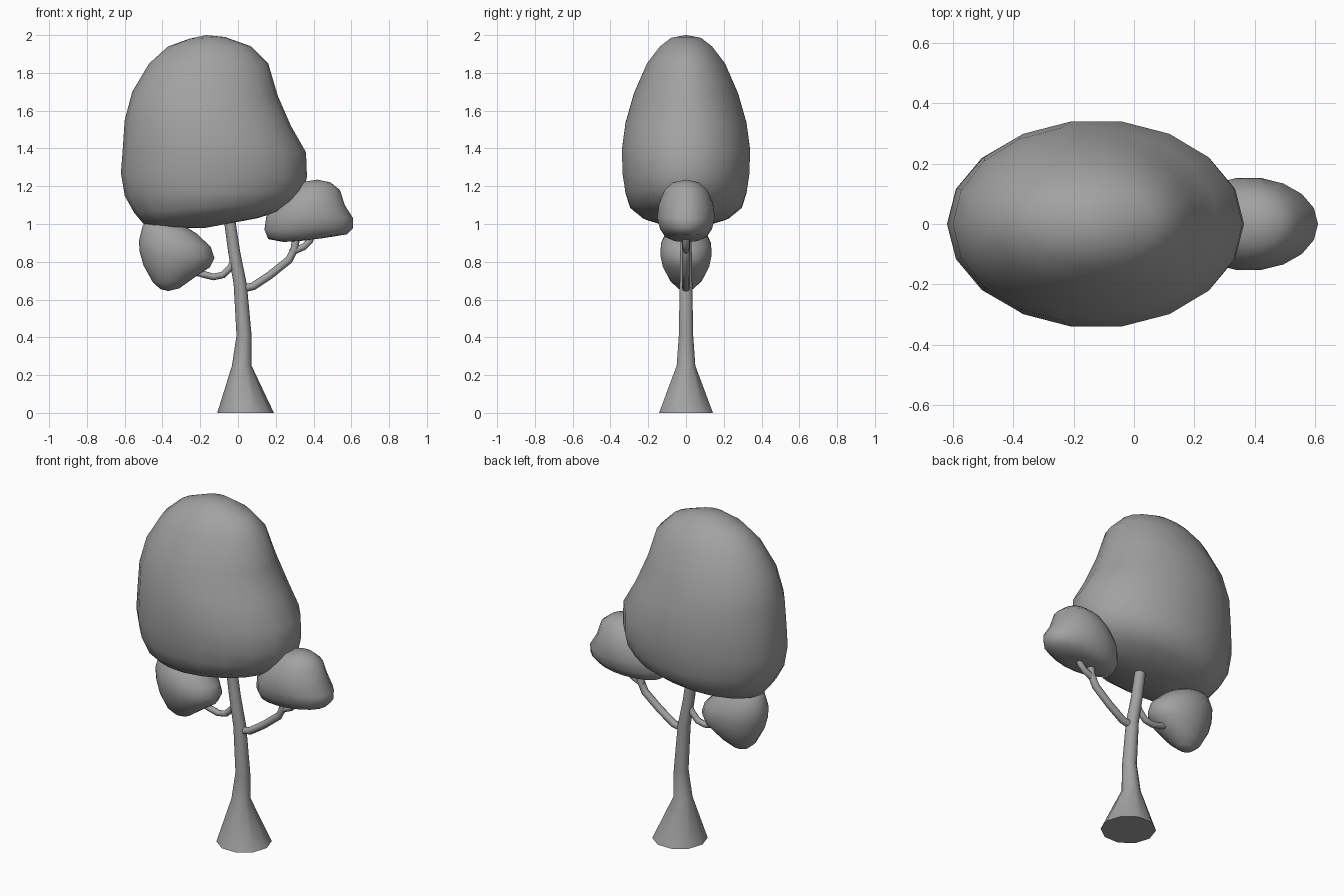
import bpy
import bmesh
import math
from mathutils import Vector

default_cube = bpy.data.objects.get("Cube")
if default_cube:
    bpy.data.objects.remove(default_cube, do_unlink=True)

# Single plain grey for the whole tree
grey = bpy.data.materials.new("plain_grey")
grey.use_nodes = True
tone = (0.36, 0.36, 0.36, 1.0)
grey.diffuse_color = tone
grey.node_tree.nodes["Principled BSDF"].inputs["Base Color"].default_value = tone


def loft(name, rings, sides, sharp_angle):
    """Skin elliptical rings given as (left x, left z, right x, right z, depth)."""
    bm = bmesh.new()
    loops = []
    for left_x, left_z, right_x, right_z, depth in rings:
        left = Vector((left_x, 0, left_z))
        right = Vector((right_x, 0, right_z))
        centre, reach = (left + right) / 2, (right - left) / 2
        loop = []
        for i in range(sides):
            angle = math.tau * i / sides
            offset = reach * math.cos(angle) + Vector((0, depth * math.sin(angle), 0))
            loop.append(bm.verts.new(centre + offset))
        loops.append(loop)
    for lower, upper in zip(loops, loops[1:]):
        for i in range(sides):
            j = (i + 1) % sides
            bm.faces.new((lower[i], lower[j], upper[j], upper[i]))
    # Flat caps on open ends; pointed ends collapse to a pole
    for loop, ring in ((loops[0], rings[0]), (loops[-1], rings[-1])):
        if ring[-1] > 0:
            bm.faces.new(loop)
    bmesh.ops.remove_doubles(bm, verts=bm.verts[:], dist=0.0001)
    bmesh.ops.recalc_face_normals(bm, faces=bm.faces[:])
    mesh = bpy.data.meshes.new(name)
    bm.to_mesh(mesh)
    bm.free()
    mesh.materials.append(grey)
    obj = bpy.data.objects.new(name, mesh)
    bpy.context.collection.objects.link(obj)
    bpy.ops.object.select_all(action="DESELECT")
    obj.select_set(True)
    bpy.context.view_layer.objects.active = obj
    bpy.ops.object.shade_smooth_by_angle(angle=math.radians(sharp_angle))
    return obj


def foliage(name, top, rings, bottom, sides=18):
    """Closed leaf mass with a pole at the top and the bottom."""
    poles = [(x, z, x, z, 0) for x, z in (top, bottom)]
    return loft(name, [poles[0], *rings, poles[1]], sides, 80)


def branch(name, path, radius, sides=8):
    """Round limb that follows (x, z) points in the middle plane."""
    points = [Vector(p) for p in path]
    rings = []
    for i, point in enumerate(points):
        before = points[max(i - 1, 0)]
        after = points[min(i + 1, len(points) - 1)]
        along = (after - before).normalized()
        side = Vector((along.y, -along.x)) * radius
        left, right = point - side, point + side
        rings.append((left.x, left.y, right.x, right.y, radius))
    return loft(name, rings, sides, 60)


# Trunk with flared foot: centre x, height, radius
trunk_profile = [(0.04, 0, 0.15), (0.02, 0.25, 0.052), (0.032, 0.41, 0.04),
                 (0.012, 0.68, 0.035), (-0.02, 0.85, 0.032), (-0.05, 1.06, 0.03)]
loft("trunk", [(x - r, z, x + r, z, r) for x, z, r in trunk_profile], 10, 40)

# Branches
branch("left_branch", [(0.03, 0.66), (0.08, 0.67), (0.17, 0.73),
                       (0.27, 0.81), (0.3, 0.87), (0.31, 0.96)], 0.021)
branch("left_branch_fork", [(0.28, 0.85), (0.35, 0.88), (0.38, 0.91), (0.4, 0.97)], 0.018)
branch("right_branch", [(-0.01, 0.83), (-0.04, 0.77), (-0.08, 0.73),
                        (-0.13, 0.72), (-0.19, 0.735), (-0.27, 0.76)], 0.018)

# Main crown
foliage("main_crown", (-0.17, 2), [
    (-0.26, 1.98, -0.07, 1.99, 0.08),
    (-0.37, 1.94, 0.07, 1.94, 0.14),
    (-0.47, 1.85, 0.16, 1.85, 0.21),
    (-0.56, 1.7, 0.21, 1.68, 0.28),
    (-0.6, 1.55, 0.28, 1.52, 0.325),
    (-0.61, 1.4, 0.36, 1.38, 0.345),
    (-0.62, 1.27, 0.365, 1.25, 0.34),
    (-0.6, 1.15, 0.35, 1.18, 0.325),
    (-0.55, 1.06, 0.3, 1.12, 0.3),
    (-0.5, 1, 0.23, 1.07, 0.23),
    (-0.4, 0.98, 0.1, 1.03, 0.13),
], (-0.17, 0.98))

# Small leaf masses
foliage("left_leaf_mass", (0.42, 1.235), [
    (0.33, 1.22, 0.49, 1.22, 0.07),
    (0.26, 1.18, 0.54, 1.18, 0.115),
    (0.2, 1.12, 0.565, 1.1, 0.145),
    (0.15, 1.04, 0.61, 1.03, 0.155),
    (0.14, 0.97, 0.61, 0.98, 0.14),
    (0.16, 0.92, 0.575, 0.945, 0.11),
    (0.24, 0.905, 0.45, 0.925, 0.07),
], (0.33, 0.91))
foliage("right_leaf_mass", (-0.42, 1.03), [
    (-0.48, 1.02, -0.3, 1, 0.06),
    (-0.505, 0.99, -0.22, 0.95, 0.1),
    (-0.525, 0.91, -0.145, 0.88, 0.135),
    (-0.52, 0.85, -0.125, 0.82, 0.137),
    (-0.5, 0.78, -0.15, 0.77, 0.125),
    (-0.45, 0.69, -0.24, 0.71, 0.085),
    (-0.41, 0.655, -0.31, 0.66, 0.04),
], (-0.37, 0.645))
